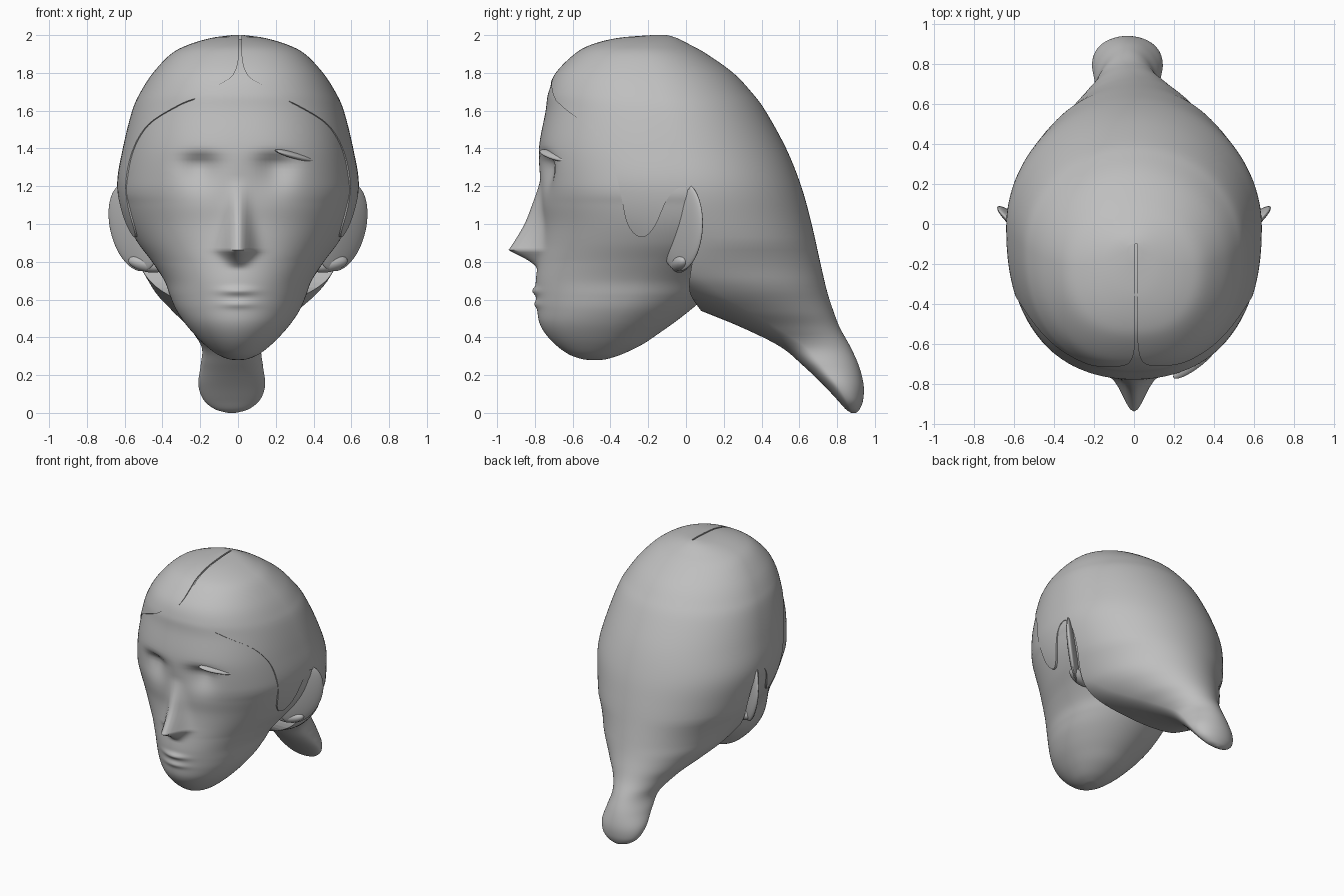
import bpy
import bmesh
import math
from mathutils import Matrix, Vector

default_cube = bpy.data.objects.get("Cube")
if default_cube:
    bpy.data.objects.remove(default_cube, do_unlink=True)

# One plain grey for the whole bust
grey = bpy.data.materials.new("plain_grey")
grey.use_nodes = True
grey_colour = (0.52, 0.52, 0.52, 1.0)
grey.diffuse_color = grey_colour
grey.node_tree.nodes["Principled BSDF"].inputs["Base Color"].default_value = grey_colour


def clamp(value):
    return max(0.0, min(1.0, value))


def bell(value, centre, width):
    return math.exp(-((value - centre) / width) ** 2)


def smooth_path(points, steps):
    """Catmull-Rom curve through points of any dimension."""
    result = []
    last = len(points) - 1
    for i in range(last):
        before, start = points[max(i - 1, 0)], points[i]
        end, after = points[i + 1], points[min(i + 2, last)]
        for k in range(steps):
            t = k / steps
            result.append(tuple(
                b + 0.5 * t * (c - a + t * (2 * a - 5 * b + 4 * c - d
                                            + t * (3 * (b - c) + d - a)))
                for a, b, c, d in zip(before, start, end, after)))
    result.append(tuple(points[last]))
    return result


def finish(name, bm):
    bmesh.ops.recalc_face_normals(bm, faces=bm.faces)
    mesh = bpy.data.meshes.new(name)
    bm.to_mesh(mesh)
    bm.free()
    mesh.materials.append(grey)
    obj = bpy.data.objects.new(name, mesh)
    bpy.context.collection.objects.link(obj)
    return obj


def make_active(obj):
    bpy.ops.object.select_all(action="DESELECT")
    obj.select_set(True)
    bpy.context.view_layer.objects.active = obj


def shade(obj, degrees=45):
    make_active(obj)
    bpy.ops.object.shade_smooth_by_angle(angle=math.radians(degrees))


def ring(row, count, forward):
    """Rounded section from height, front, back and half width.
    The widest point moves forward in the lower part if asked."""
    z, front, back, width = row
    share = 0.55 - forward * clamp((0.9 - z) / 0.3)
    middle = front + share * (back - front)
    points = []
    for j in range(count):
        angle = math.tau * j / count
        c, s = math.cos(angle), math.sin(angle)
        power = 2.0 if s > 0 else 2.0 + 0.32 * clamp((z - 0.8) / 0.4)
        r = (abs(c) ** power + abs(s) ** power) ** (-1 / power)
        depth = back - middle if s > 0 else middle - front
        points.append(Vector((width * r * c, middle + depth * r * s, z)))
    return points, middle


def loft(name, rows, count, steps, forward, sculpt):
    bm = bmesh.new()
    rings = []
    for row in smooth_path(rows, steps):
        points, middle = ring(row, count, forward)
        rings.append([bm.verts.new(sculpt(p, middle)) for p in points])
    for upper, lower in zip(rings, rings[1:]):
        for j in range(count):
            k = (j + 1) % count
            bm.faces.new((upper[j], upper[k], lower[k], lower[j]))
    bm.faces.new(rings[0])
    bm.faces.new(rings[-1])
    return finish(name, bm)


def prism(name, outline, axis, low, high):
    """Extrude a closed outline along axis 0 (x) or 1 (y)."""
    bm = bmesh.new()
    caps = []
    for depth in (low, high):
        caps.append([bm.verts.new((depth, a, b) if axis == 0 else (a, depth, b))
                     for a, b in outline])
    for j in range(len(outline)):
        k = (j + 1) % len(outline)
        bm.faces.new((caps[0][j], caps[0][k], caps[1][k], caps[1][j]))
    for cap in caps:
        bm.faces.new(cap)
    return finish(name, bm)


def cut(target, cutter):
    cutter.hide_render = True
    make_active(target)
    modifier = target.modifiers.new("cut", "BOOLEAN")
    modifier.operation = "DIFFERENCE"
    modifier.solver = "EXACT"
    modifier.object = cutter
    bpy.ops.object.modifier_apply(modifier=modifier.name)
    bpy.data.objects.remove(cutter, do_unlink=True)


def blob(name, centre, axes):
    """Ellipsoid given by its three half axes."""
    bm = bmesh.new()
    bmesh.ops.create_uvsphere(bm, u_segments=40, v_segments=24, radius=1)
    shape = Matrix(axes).transposed().to_4x4()
    bmesh.ops.transform(bm, matrix=Matrix.Translation(centre) @ shape, verts=bm.verts)
    shade(finish(name, bm), 60)


# Hair with tail: height, front, back, half width
crown_rows = [
    (2.0, -.18, -.1, .03), (1.985, -.36, -.05, .14), (1.95, -.5, .02, .26),
    (1.9, -.59, .11, .355), (1.8, -.69, .25, .45), (1.7, -.735, .345, .515),
    (1.6, -.75, .42, .56), (1.4, -.785, .53, .61), (1.2, -.775, .61, .64),
]
tail_rows = [
    (1.0, -.76, .665, .605), (.8, -.6, .71, .53), (.65, -.2, .745, .44),
    (.54, .08, .78, .33), (.45, .3, .815, .23), (.35, .5, .87, .16),
    (.25, .62, .915, .165), (.15, .725, .94, .177), (.07, .8, .938, .15),
    (.02, .845, .92, .09), (0, .875, .9, .02),
]


def shift_tail(p, middle):
    p.x -= 0.033 * clamp((0.7 - p.z) / 0.3)
    return p


hair = loft("hair", crown_rows + tail_rows, 128, 6, 0.2, shift_tail)

# Hairline with sideburn and ear opening, as seen from the side
hairline = smooth_path([
    (-.9, 1.74), (-.73, 1.68), (-.63, 1.6), (-.5, 1.5), (-.4, 1.36),
    (-.35, 1.18), (-.31, 1.0), (-.24, .93), (-.17, .98), (-.1, 1.13),
    (-.04, 1.19), (.02, 1.18), (.06, 1.1), (.07, .95), (.03, .78),
    (.02, .64), (.08, .54)], 5)
cut(hair, prism("hairline_cutter", hairline + [(.08, .1), (-1.2, .1), (-1.2, 1.74)],
                0, -1, 1))

# Centre parting that widens towards the forehead
half = [(.006, 2.1)] + smooth_path([
    (.006, 1.9), (.018, 1.83), (.05, 1.775), (.12, 1.735), (.2, 1.69), (.3, 1.62)], 4)
parting = [(.012 + x, z) for x, z in half] + [(.012 - x, z) for x, z in reversed(half)]
cut(hair, prism("parting_cutter", parting, 1, -1.1, -.1))
shade(hair)

# Head: skull just under the hair, then the face down to the chin
skull_rows = [(z - .006, front + .006, back - .02, width - .006)
              for z, front, back, width in crown_rows[1:]]
face_rows = [
    (1.1, -.764, .59, .618), (1.0, -.757, .56, .585), (.9, -.765, .47, .53),
    (.8, -.782, .32, .455), (.7, -.795, .19, .39), (.62, -.793, .11, .36),
    (.55, -.788, .03, .33), (.48, -.777, -.06, .285), (.42, -.745, -.145, .235),
    (.36, -.69, -.235, .175), (.31, -.62, -.34, .11), (.285, -.55, -.42, .05),
    (.28, -.5, -.46, .01),
]


def sculpt_face(p, middle):
    if p.y < middle:
        x, z = abs(p.x), p.z
        # Nose bridge slopes out to the tip and turns back sharply below it
        if z > .86:
            nose = .17 * clamp((1.24 - z) / .38) ** 1.2
        else:
            nose = .17 * clamp(1 - (.86 - z) / .1) ** 1.5
        p.y -= nose * bell(x, 0, .045 + .17 * nose)
        # Eye sockets: sharp under the brow, fading down the cheek
        p.y += .06 * bell(x, .2, .1) * bell(z, 1.32, .045 if z > 1.32 else .12)
        # Lips
        p.y -= .02 * bell(x, 0, .09) * (bell(z, .645, .02) + .6 * bell(z, .575, .02))
    return p


head = loft("head", skull_rows + face_rows, 160, 8, 0, sculpt_face)
shade(head, 60)

# Ears flare outwards and back, with lobes that join the jaw
for name, side in (("left_ear", 1), ("right_ear", -1)):
    blob(name, (side * .55, -.025, .985),
         ((side * .128, .112, 0), (side * -.02, .023, 0), (side * .04, .01, .235)))
    blob(name + "_lobe", (side * .48, -.03, .79),
         ((side * .1, .02, .015), (side * -.01, .045, 0), (0, 0, .045)))

# Raised eyelid on the left eye
blob("left_eyelid", (.305, -.69, 1.362),
     ((.107, .08, -.027), (.02, -.028, -.008), (0, .004, .018)))
